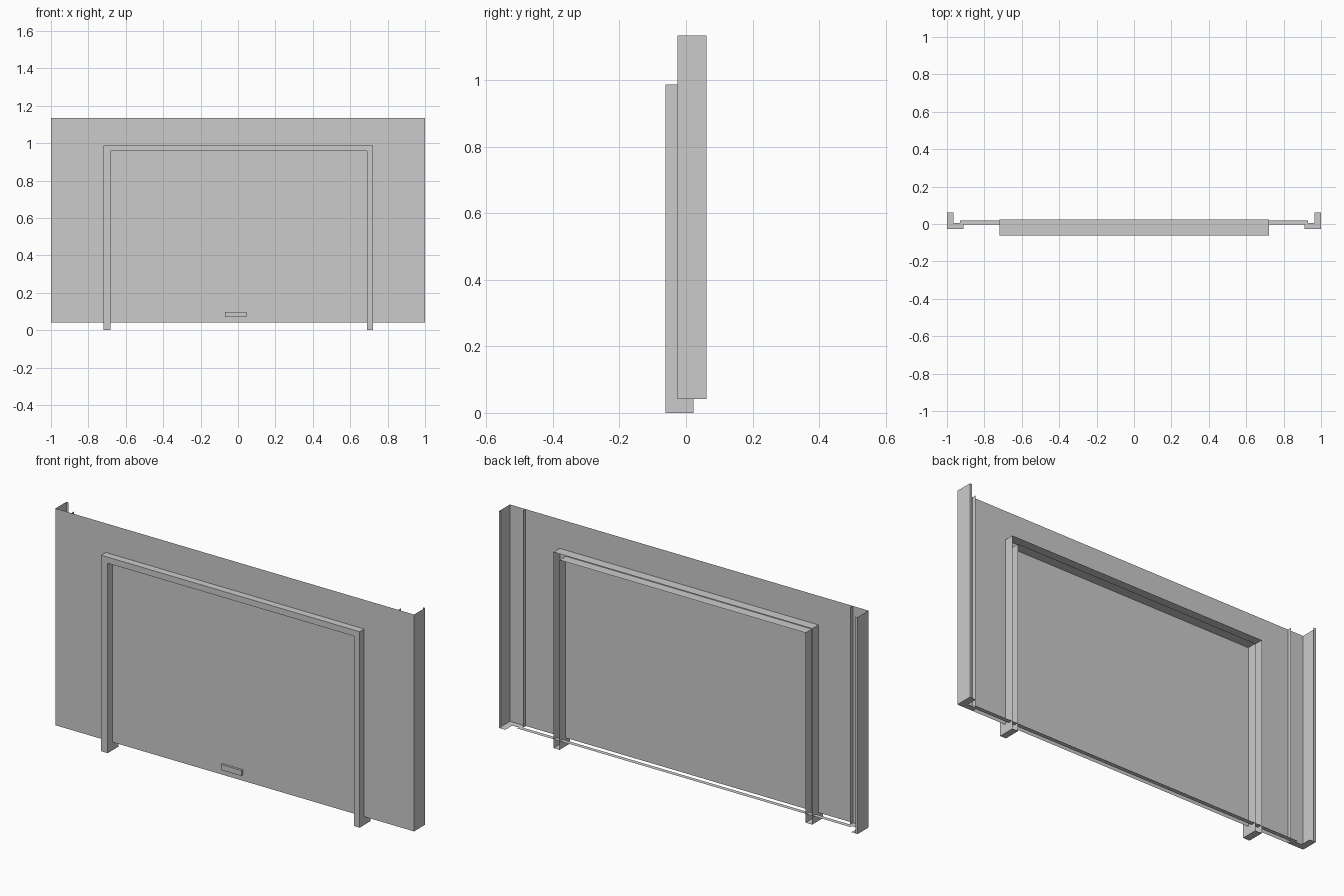
import bpy, bmesh
from mathutils import Vector

cube = bpy.data.objects.get("Cube")
if cube:
    bpy.data.objects.remove(cube, do_unlink=True)

grey = bpy.data.materials.new("plain grey")
grey.use_nodes = True
COLOUR = (0.6, 0.6, 0.6, 1)
grey.diffuse_color = COLOUR
grey.node_tree.nodes["Principled BSDF"].inputs["Base Color"].default_value = COLOUR

BOTTOM, TOP = 0.042, 1.135
FRONT, BACK = -0.026, 0.061      # wall face and rear of the end returns
LIP_FRONT, LIP_BACK = -0.004, 0.018


def finish(name, bm):
    mesh = bpy.data.meshes.new(name)
    bm.to_mesh(mesh)
    bm.free()
    mesh.materials.append(grey)
    obj = bpy.data.objects.new(name, mesh)
    bpy.context.collection.objects.link(obj)
    return obj


def sheet(name, path):
    """Raise an open plan outline into an upright folded sheet."""
    bm = bmesh.new()
    rows = [[bm.verts.new((x, y, z)) for x, y in path] for z in (BOTTOM, TOP)]
    for i in range(len(path) - 1):
        bm.faces.new((rows[0][i], rows[0][i + 1], rows[1][i + 1], rows[1][i]))
    return finish(name, bm)


def flat(name, outline):
    """Flat bottom lip."""
    bm = bmesh.new()
    face = bm.faces.new([bm.verts.new((x, y, BOTTOM)) for x, y in outline])
    face.normal_update()
    if face.normal.z > 0:
        face.normal_flip()
    return finish(name, bm)


def open_tray(name, outline, y_front, y_back):
    """Front outline in x and z, pushed back, with the rear left open."""
    bm = bmesh.new()
    face = bm.faces.new([bm.verts.new((x, y_front, z)) for x, z in outline])
    walls = bmesh.ops.extrude_edge_only(bm, edges=face.edges[:])["geom"]
    verts = [g for g in walls if isinstance(g, bmesh.types.BMVert)]
    bmesh.ops.translate(bm, verts=verts, vec=Vector((0, y_back - y_front, 0)))
    bmesh.ops.recalc_face_normals(bm, faces=bm.faces[:])
    face.normal_update()
    if face.normal.y > 0:
        bmesh.ops.reverse_faces(bm, faces=bm.faces[:])
    return finish(name, bm)


# Flush wall face with folded returns at both ends
left_half = [(-0.988, BACK), (-1, BACK), (-1, FRONT)]
sheet("wall_panel", left_half + [(-x, y) for x, y in reversed(left_half)])

# Bottom lip, corner floors and the upright fins behind the wall
flat("wall_bottom_lip", [(-0.93, LIP_FRONT), (0.93, LIP_FRONT),
                         (0.93, LIP_BACK), (-0.93, LIP_BACK)])
for side, name in ((1, "left"), (-1, "right")):
    outline = [(1, FRONT), (0.912, FRONT), (0.912, 0.006), (0.965, 0.006),
               (0.965, BACK), (1, BACK)]
    flat(name + "_corner_bottom", [(side * x, y) for x, y in outline])
    sheet(name + "_corner_fin", [(side * 0.912, FRONT), (side * 0.912, LIP_FRONT)])

# Door surround: two posts and a lintel in one hollow moulding
frame = [(0.689, 0.957), (0.689, 0), (0.722, 0), (0.722, 0.988),
         (-0.72, 0.988), (-0.72, 0), (-0.683, 0), (-0.683, 0.957)]
open_tray("door_frame", frame, -0.062, 0.023)

# Door handle plate
open_tray("door_handle", [(-0.07, 0.07), (0.045, 0.07), (0.045, 0.098), (-0.07, 0.098)],
          -0.037, FRONT)
